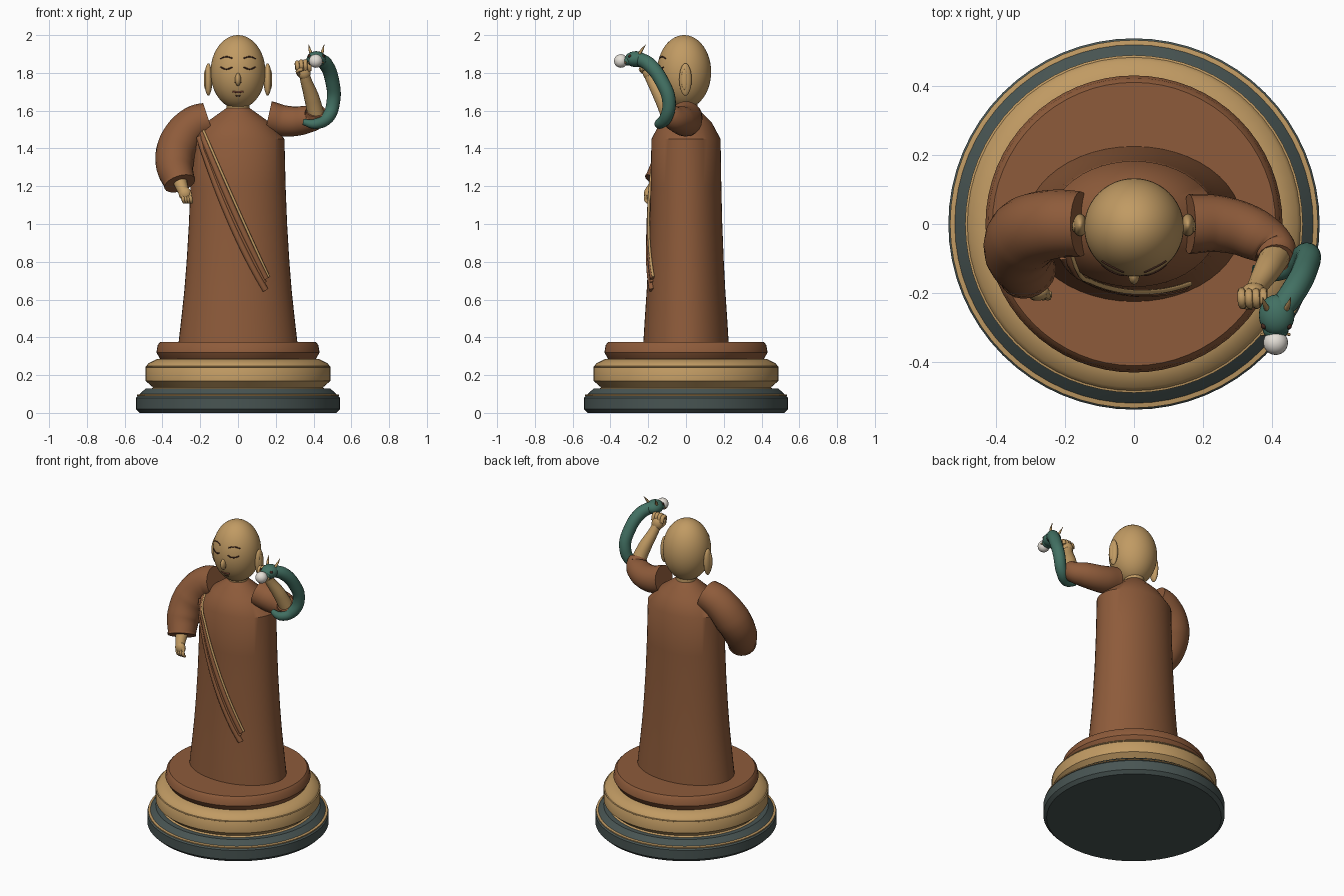
import bpy, bmesh, math
from mathutils import Vector

if "Cube" in bpy.data.objects:
    bpy.data.objects.remove(bpy.data.objects["Cube"])


def mat(name, *rgb):
    m = bpy.data.materials.new(name)
    m.diffuse_color = (*rgb, 1)
    m.use_nodes = True
    m.node_tree.nodes["Principled BSDF"].inputs["Base Color"].default_value = m.diffuse_color
    return m


ROBE = mat("robe_brown", 0.27, 0.105, 0.043)
GOLD = mat("warm_gold", 0.53, 0.325, 0.125)
SLATE = mat("dark_slate", 0.065, 0.09, 0.086)
TEAL = mat("serpent_teal", 0.055, 0.165, 0.125)
PEARL = mat("pearl_white", 0.78, 0.74, 0.68)
DARK = mat("dark_line", 0.06, 0.022, 0.014)
LIP = mat("lip_red", 0.3, 0.09, 0.055)


def finish(ob, name, material, angle=35):
    ob.name = name
    ob.data.materials.clear()
    ob.data.materials.append(material)
    bpy.ops.object.select_all(action='DESELECT')
    bpy.context.view_layer.objects.active = ob
    ob.select_set(True)
    bpy.ops.object.shade_smooth_by_angle(angle=math.radians(angle))
    return ob


def loft(name, rings, material, n=64, angle=35):
    """Stack of ellipses (z, rx, ry) joined into a capped solid."""
    bm = bmesh.new()
    loops = [[bm.verts.new((rx * math.cos(2 * math.pi * i / n),
                            ry * math.sin(2 * math.pi * i / n), z)) for i in range(n)]
             for z, rx, ry in rings]
    for a, b in zip(loops, loops[1:]):
        for i in range(n):
            bm.faces.new((a[i], a[(i + 1) % n], b[(i + 1) % n], b[i]))
    bm.faces.new(loops[0][::-1])
    bm.faces.new(loops[-1])
    me = bpy.data.meshes.new(name)
    bm.to_mesh(me)
    bm.free()
    ob = bpy.data.objects.new(name, me)
    bpy.context.collection.objects.link(ob)
    return finish(ob, name, material, angle)


def lathe(name, profile, material):
    return loft(name, [(z, r, r) for z, r in profile], material)


def tube(name, pts, material, res=4, steps=8):
    """Smooth tube through points (x, y, z, radius)."""
    cu = bpy.data.curves.new(name, 'CURVE')
    cu.dimensions = '3D'
    cu.bevel_depth, cu.bevel_resolution = 1, res
    cu.resolution_u, cu.use_fill_caps = steps, True
    sp = cu.splines.new('BEZIER')
    sp.bezier_points.add(len(pts) - 1)
    for p, (x, y, z, r) in zip(sp.bezier_points, pts):
        p.co, p.radius = (x, y, z), r
        p.handle_left_type = p.handle_right_type = 'AUTO'
    ob = bpy.data.objects.new(name, cu)
    bpy.context.collection.objects.link(ob)
    bpy.ops.object.select_all(action='DESELECT')
    bpy.context.view_layer.objects.active = ob
    ob.select_set(True)
    bpy.ops.object.convert(target='MESH')
    return finish(bpy.context.object, name, material, 45)


def ball(name, loc, scale, material, rot=(0, 0, 0), seg=24):
    bpy.ops.mesh.primitive_uv_sphere_add(segments=seg, ring_count=seg // 2,
                                         location=loc, rotation=rot)
    ob = bpy.context.object
    ob.scale = scale
    return finish(ob, name, material, 60)


# Stepped round base
lathe("base_plinth", [(0, .52), (.02, .54), (.08, .54), (.095, .525), (.105, .515), (.128, .49)], SLATE)
lathe("base_trim", [(.088, .52), (.09, .535), (.096, .535), (.1, .515)], GOLD)
lathe("base_cushion", [(.12, .47), (.135, .45), (.17, .49), (.24, .49), (.262, .475), (.285, .43)], GOLD)
lathe("base_cushion_line", [(.241, .488), (.243, .491), (.246, .491), (.248, .484)], GOLD)
lathe("base_top", [(.28, .405), (.29, .415), (.32, .432), (.36, .425), (.375, .412)], ROBE)

# Robe body
RINGS = [(.37, .315, .226), (.5, .3, .218), (.65, .284, .208), (.8, .272, .2), (1.0, .26, .192),
         (1.2, .252, .187), (1.45, .246, .183), (1.54, .165, .135), (1.615, .06, .06)]
loft("robe", RINGS, ROBE, n=48)


def robe_y(x, z):
    """Front surface of the robe at (x, z)."""
    for (z0, a0, b0), (z1, a1, b1) in zip(RINGS, RINGS[1:]):
        if z <= z1:
            t = (z - z0) / (z1 - z0)
            a, b = a0 + t * (a1 - a0), b0 + t * (b1 - b0)
            return -b * math.sqrt(max(0, 1 - (x / a) ** 2))
    return 0


# Diagonal sash: two robe-coloured folds with a gold cord at the edge
def sash(name, start, mid, end, r, material, lift=0.0):
    pts = []
    for i in range(13):
        t = i / 12
        x, z = [(1 - t) ** 2 * a + 2 * t * (1 - t) * b + t * t * c
                for a, b, c in zip(start, mid, end)]
        pts.append((x, robe_y(x, z) - lift, z, r))
    tube(name, pts, material, 3, 3)


sash("sash_fold_upper", (-.195, 1.49), (-.03, 1.06), (.148, .71), .017, ROBE)
sash("sash_fold_lower", (-.205, 1.46), (-.05, .98), (.145, .65), .017, ROBE)
sash("sash_fold_middle", (-.2, 1.47), (-.04, 1.02), (.14, .69), .012, ROBE)
sash("sash_cord", (-.185, 1.5), (-.005, 1.08), (.163, .72), .007, GOLD, .008)

# Neck and head
lathe("neck", [(1.55, .065), (1.62, .06), (1.68, .06)], GOLD)
HC, HR = Vector((0, -.01, 1.805)), (.145, .143, .195)
ball("head", HC, HR, GOLD, seg=48)


def face_y(x, z):
    q = 1 - (x / HR[0]) ** 2 - ((z - HC.z) / HR[2]) ** 2
    return HC.y - HR[1] * math.sqrt(max(q, 0))


def face_line(name, xs, zf, r, material):
    tube(name, [(x, face_y(x, zf(x)), zf(x), r) for x in xs], material, 2, 3)


ball("nose", (0, -.15, 1.765), (.016, .026, .034), GOLD)
for side, s in (("left", -1), ("right", 1)):
    arc = [s * (.03 + .0125 * i) for i in range(6)]
    face_line("brow_" + side, arc, lambda x: 1.885 - 9 * (abs(x) - .06) ** 2, .0035, DARK)
    face_line("closed_eye_" + side, arc, lambda x: 1.82 + 12 * (abs(x) - .061) ** 2, .0035, DARK)
    ball("nostril_" + side, (s * .014, face_y(.014, 1.75) - .003, 1.75), (.004, .004, .003), DARK, seg=8)
    # Long ears with a recessed-looking inner plate
    ball("ear_" + side, (s * .157, -.003, 1.765), (.021, .033, .086), GOLD)
    ball("ear_inner_" + side, (s * .172, -.008, 1.765), (.009, .017, .055), GOLD)
face_line("mouth", [-.028, -.014, 0, .014, .028], lambda x: 1.698 + 5 * x * x, .0045, LIP)
face_line("chin_line", [-.014, 0, .014], lambda x: 1.678 + 12 * x * x, .003, DARK)

# Lowered arm: sleeve, cuff edge, forearm and hand
tube("sleeve_lowered", [(-.155, 0, 1.55, .095), (-.23, .0, 1.525, .1), (-.315, -.03, 1.42, .108),
                        (-.335, -.085, 1.31, .1), (-.31, -.14, 1.22, .083)], ROBE, 8)
tube("cuff_lowered", [(-.312, -.136, 1.226, .085), (-.308, -.143, 1.214, .085)], ROBE, 8)
tube("forearm_lowered", [(-.312, -.13, 1.24, .04), (-.295, -.175, 1.19, .032), (-.285, -.195, 1.165, .028)], GOLD)
ball("palm_lowered", (-.28, -.197, 1.16), (.034, .026, .036), GOLD, (0, -.3, 0))
for i in range(4):
    x = -.297 + i * .013
    tube("finger_lowered_%d" % i, [(x, -.203, 1.16, .011), (x + .008, -.212, 1.13, .011),
                                   (x + .012, -.2, 1.112, .008)], GOLD, 2, 4)
tube("thumb_lowered", [(-.262, -.2, 1.175, .011), (-.25, -.21, 1.15, .009)], GOLD, 2)

# Raised arm: sleeve, forearm and fist
tube("sleeve_raised", [(.16, 0, 1.565, .087), (.25, .0, 1.545, .082), (.35, -.03, 1.55, .075),
                       (.41, -.075, 1.57, .062), (.412, -.1, 1.6, .052)], ROBE, 8)
tube("forearm_raised", [(.415, -.085, 1.57, .045), (.39, -.13, 1.67, .04), (.36, -.18, 1.76, .03),
                        (.352, -.195, 1.79, .028)], GOLD)
ball("palm_raised", (.348, -.2, 1.805), (.036, .03, .042), GOLD, (0, -.25, 0))
for i in range(4):
    x, z = .313 + i * .021, 1.84 + .006 * math.sin(i)
    tube("finger_raised_%d" % i, [(x, -.195, z - .02, .012), (x, -.21, z + .014, .0125),
                                  (x + .002, -.235, z, .012), (x + .004, -.228, z - .03, .01)], GOLD, 2, 4)
tube("thumb_raised", [(.325, -.205, 1.79, .012), (.318, -.232, 1.81, .011), (.345, -.242, 1.82, .009)], GOLD, 2)

# Serpent curling from the elbow up past the hand
tube("serpent_body", [(.345, -.135, 1.54, .016), (.41, -.14, 1.53, .027), (.475, -.105, 1.565, .034),
                      (.505, -.09, 1.65, .036), (.5, -.125, 1.75, .037), (.465, -.195, 1.845, .038),
                      (.425, -.25, 1.875, .036)], TEAL, 6)
ball("serpent_head", (.415, -.265, 1.873), (.052, .06, .042), TEAL)
ball("serpent_snout", (.412, -.305, 1.865), (.038, .032, .027), TEAL)
for side, s in (("left", -1), ("right", 1)):
    tube("serpent_horn_" + side, [(.415 + s * .026, -.25, 1.895, .009), (.415 + s * .034, -.235, 1.92, .007),
                                  (.415 + s * .041, -.213, 1.95, .001)], GOLD, 3, 4)
    ball("serpent_eye_" + side, (.414 + s * .036, -.297, 1.888), (.009, .009, .009), DARK, seg=12)
    tube("serpent_whisker_" + side, [(.412 + s * .025, -.318, 1.86, .005),
                                     (.412 + s * .042, -.322, 1.853, .004)], GOLD, 2)

# Pearl held in the jaws
ball("pearl", (.412, -.345, 1.863), (.036, .036, .036), PEARL)
